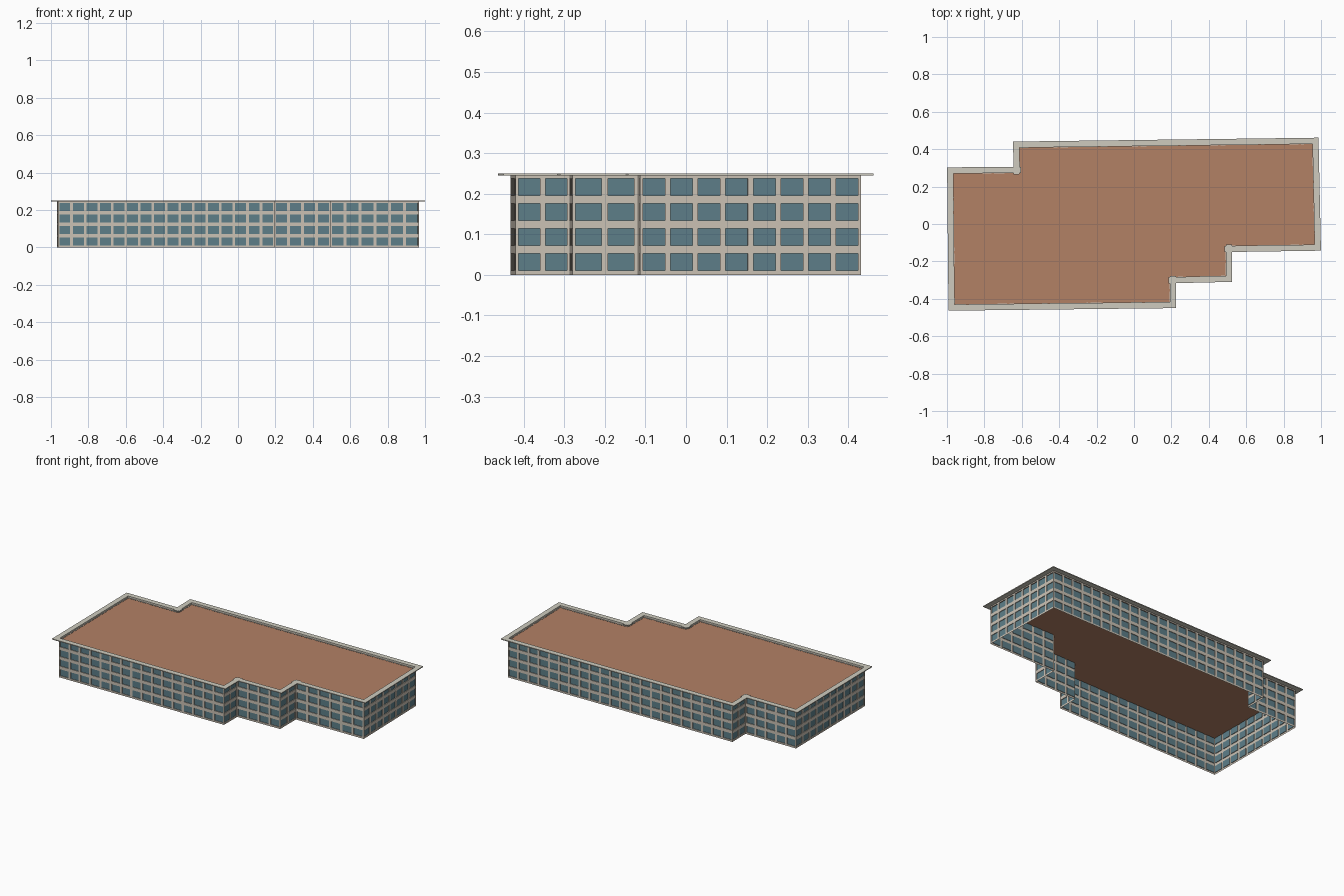
import bpy, bmesh
from mathutils import Vector

if "Cube" in bpy.data.objects:
    bpy.data.objects.remove(bpy.data.objects["Cube"])

# Wall footprint, counter-clockwise, each with the number of window bays to the next corner
CORNERS = [
    (-0.962, -0.433, 16), (0.195, -0.420, 2), (0.195, -0.287, 4), (0.494, -0.280, 2),
    (0.494, -0.120, 6), (0.969, -0.113, 8), (0.957, 0.431, 22), (-0.616, 0.411, 2),
    (-0.614, 0.276, 5), (-0.969, 0.273, 10)]
FLOORS, WALL_H, ROOF_Z, TOP = 4, 0.246, 0.236, 0.25
RIM, RECESS = 0.030, 0.004
P = [Vector((x, y, 0)) for x, y, _ in CORNERS]
N = len(P)
UP = Vector((0, 0, 1))


def material(name, rgb):
    m = bpy.data.materials.new(name)
    m.diffuse_color = (*rgb, 1)
    m.use_nodes = True
    m.node_tree.nodes["Principled BSDF"].inputs["Base Color"].default_value = m.diffuse_color
    return m


def finish(bm, name, mat):
    bmesh.ops.remove_doubles(bm, verts=bm.verts, dist=1e-5)
    me = bpy.data.meshes.new(name)
    bm.to_mesh(me)
    bm.free()
    me.materials.append(mat)
    ob = bpy.data.objects.new(name, me)
    bpy.context.collection.objects.link(ob)
    return ob


def face(bm, pts):
    return bm.faces.new([bm.verts.new(p) for p in pts])


def is_convex(i):
    return (P[i] - P[i - 1]).cross(P[(i + 1) % N] - P[i]).z > 0


stone = material("stone", (0.60, 0.54, 0.46))
glass_mat = material("glass", (0.11, 0.21, 0.25))
brown = material("roof_brown", (0.45, 0.22, 0.13))
pale = material("pale_trim", (0.62, 0.60, 0.52))

# Facades: a wall sheet with window openings, reveals, and recessed glass panes
walls, glass = bmesh.new(), bmesh.new()
for i in range(N):
    a, b, bays = P[i], P[(i + 1) % N], CORNERS[i][2]
    along = (b - a).normalized()
    inward = UP.cross(along) * RECESS
    w, h = (b - a).length / bays, WALL_H / FLOORS
    for c in range(bays):
        for f in range(FLOORS):
            def at(u, v):
                return a + along * ((c + u) * w) + UP * ((f + v) * h)
            outer = [at(0, 0), at(1, 0), at(1, 1), at(0, 1)]
            hole = [at(.1, .18), at(.9, .18), at(.9, .86), at(.1, .86)]
            back = [p + inward for p in hole]
            for k in range(4):
                n = (k + 1) % 4
                face(walls, [outer[k], outer[n], hole[n], hole[k]])
                face(walls, [hole[k], hole[n], back[n], back[k]])
            face(glass, back)
finish(walls, "facade_walls", stone)
finish(glass, "window_panes", glass_mat)

# Flat roof sunk slightly below the parapet
roof = bmesh.new()
face(roof, [p + UP * ROOF_Z for p in P])
finish(roof, "roof_deck", brown)

# Overhanging coping: one flat slab per wall, lapping at the corners
rim = bmesh.new()
for i in range(N):
    j = (i + 1) % N
    along = (P[j] - P[i]).normalized()
    out = along.cross(UP)
    a = P[i] - along * (RIM if is_convex(i) else 0.01)
    b = P[j] + along * (RIM if is_convex(j) else 0.01)
    inner = -0.003
    base = [a + out * RIM, b + out * RIM, b + out * inner, a + out * inner]
    low = [p + UP * (TOP - 0.005) for p in base]
    high = [p + UP * TOP for p in base]
    face(rim, high)
    face(rim, low[::-1])
    for k in range(4):
        n = (k + 1) % 4
        face(rim, [low[k], low[n], high[n], high[k]])
finish(rim, "roof_coping", pale)
